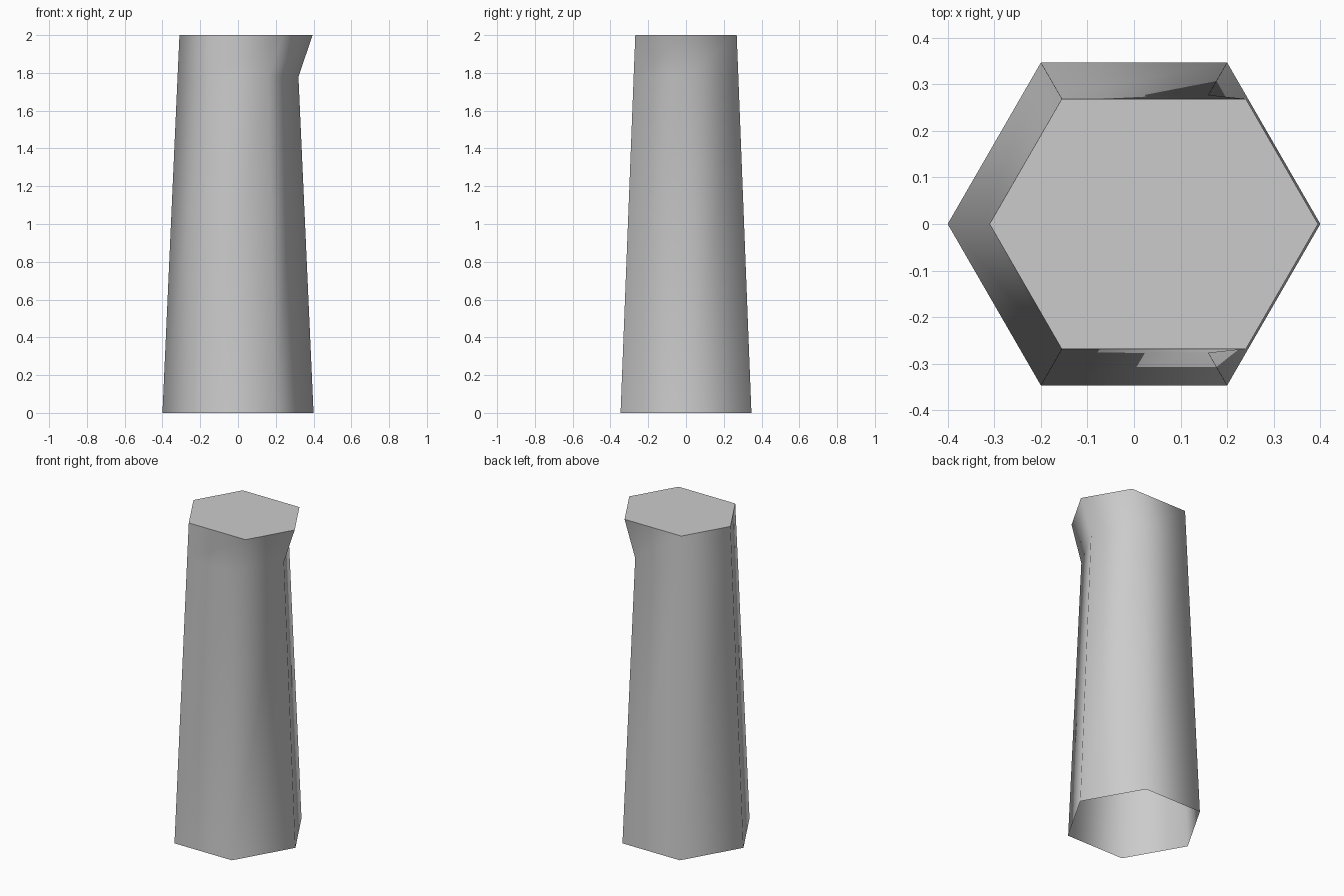
import bpy, bmesh
from math import cos, sin, pi, radians

if "Cube" in bpy.data.objects:
    bpy.data.objects.remove(bpy.data.objects["Cube"])

SIDES = 6
# Column rings from bottom to top: (height, radius, shift of the +x half)
RINGS = [(0.0, 0.40, 0.0), (1.78, 0.32, 0.0), (2.0, 0.31, 0.085)]

bm = bmesh.new()


def add_ring(z, radius, shift):
    verts = []
    for i in range(SIDES):
        a = 2 * pi * i / SIDES
        x = radius * cos(a)
        if x > 0:
            x += shift
        verts.append(bm.verts.new((x, radius * sin(a), z)))
    return verts


# Tapered walls with the flared lip, open at the bottom
rings = [add_ring(*r) for r in RINGS]
for low, high in zip(rings, rings[1:]):
    for i in range(SIDES):
        j = (i + 1) % SIDES
        bm.faces.new((low[i], low[j], high[j], high[i]))

# Flat top
bm.faces.new(rings[-1])

mesh = bpy.data.meshes.new("hexagonal_column")
bm.to_mesh(mesh)
bm.free()
column = bpy.data.objects.new("hexagonal_column", mesh)
bpy.context.collection.objects.link(column)

# Smooth around the sides, crisp top rim
bpy.context.view_layer.objects.active = column
column.select_set(True)
bpy.ops.object.shade_smooth_by_angle(angle=radians(65))
